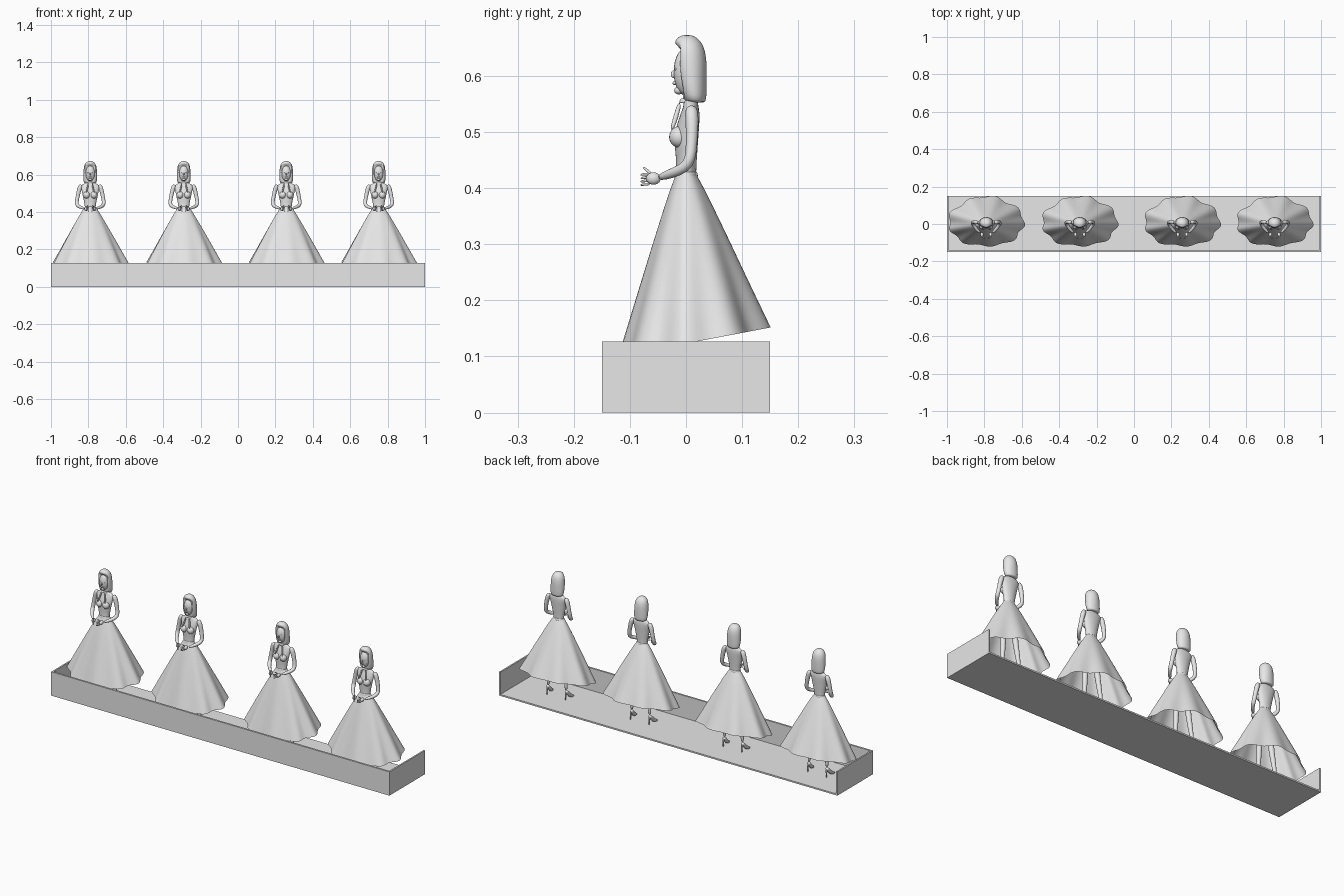
import bpy, bmesh, math
from mathutils import Vector, Matrix

cube = bpy.data.objects.get("Cube")
if cube:
    bpy.data.objects.remove(cube)

grey = bpy.data.materials.new("plain_grey")
grey.use_nodes = True
grey.diffuse_color = (0.8, 0.8, 0.8, 1)
grey.node_tree.nodes["Principled BSDF"].inputs["Base Color"].default_value = (0.8, 0.8, 0.8, 1)

parts = []  # objects that make up one figure


def finish(name, bm, smooth=True, subdiv=0, figure=True):
    bmesh.ops.recalc_face_normals(bm, faces=bm.faces)
    mesh = bpy.data.meshes.new(name)
    for f in bm.faces:
        f.smooth = smooth
    bm.to_mesh(mesh)
    bm.free()
    mesh.materials.append(grey)
    ob = bpy.data.objects.new(name, mesh)
    bpy.context.collection.objects.link(ob)
    if subdiv:
        ob.modifiers.new("round", 'SUBSURF').levels = subdiv
        ob.modifiers["round"].render_levels = subdiv
    if figure:
        parts.append(ob)
    return ob


def skin(name, rings, caps=True, subdiv=1):
    """Bridge a list of closed point rings."""
    bm = bmesh.new()
    loops = [[bm.verts.new(p) for p in ring] for ring in rings]
    n = len(loops[0])
    for a, b in zip(loops, loops[1:]):
        for i in range(n):
            bm.faces.new((a[i], a[(i + 1) % n], b[(i + 1) % n], b[i]))
    if caps:
        bm.faces.new(loops[0])
        bm.faces.new(loops[-1])
    return finish(name, bm, subdiv=subdiv)


def angles(n):
    return [2 * math.pi * i / n for i in range(n)]


def loft(name, levels, n=16, caps=True):
    """Stack horizontal ellipses given as (z, y centre, x radius, y radius)."""
    return skin(name, [[(rx * math.cos(a), yc + ry * math.sin(a), z) for a in angles(n)]
                       for z, yc, rx, ry in levels], caps)


def tube(name, path, n=8, side=1):
    """Round tube through (x, y, z, radius) points."""
    pts = [Vector((p[0] * side, p[1], p[2])) for p in path]
    rings, quat, last = [], None, None
    for i, p in enumerate(pts):
        t = (pts[min(i + 1, len(pts) - 1)] - pts[max(i - 1, 0)]).normalized()
        quat = t.to_track_quat('Z', 'Y') if last is None else last.rotation_difference(t) @ quat
        last = t
        r = path[i][3]
        rings.append([p + quat @ Vector((r * math.cos(a), r * math.sin(a), 0)) for a in angles(n)])
    return skin(name, rings)


def ball(name, centre, radii):
    bm = bmesh.new()
    m = Matrix.Translation(centre) @ Matrix.Diagonal((*radii, 1))
    bmesh.ops.create_uvsphere(bm, u_segments=20, v_segments=14, radius=1, matrix=m)
    return finish(name, bm)


def box(name, lo, hi):
    lo, hi = Vector(lo), Vector(hi)
    bm = bmesh.new()
    m = Matrix.Translation((lo + hi) / 2) @ Matrix.Diagonal((*(hi - lo), 1))
    bmesh.ops.create_cube(bm, size=1, matrix=m)
    finish(name, bm, smooth=False, figure=False)


# Tray, open at the back
box("tray_floor", (-1, -0.15, 0), (1, 0.15, 0.008))
box("tray_front", (-1, -0.15, 0), (1, -0.14, 0.127))
for side, word in ((1, "left"), (-1, "right")):
    x0, x1 = sorted((side, side * 0.992))
    box("tray_end_" + word, (x0, -0.15, 0), (x1, 0.15, 0.127))


# Flared skirt with scalloped folds and a hem that rises to the back
def skirt_point(a, t):
    c, s = math.cos(a), math.sin(a)
    wave = 1 + 0.045 * t * math.cos(9 * a + 0.6) + 0.02 * t * math.sin(5 * a)
    grow = t ** 0.93
    x = (0.03 + 0.17 * grow) * c * wave
    depth = 0.146 if s > 0 else 0.118
    hem_y = depth * s * wave
    y = 0.018 * s * (1 - grow) + hem_y * grow
    hem_z = 0.123 + 0.19 * hem_y
    return (x, y, 0.425 + (hem_z - 0.425) * t)


skin("skirt", [[skirt_point(a, k / 10) for a in angles(90)] for k in range(11)],
     caps=False, subdiv=0)
loft("waist_band", [(0.408, 0, 0.036, 0.021), (0.412, 0, 0.036, 0.021),
                    (0.428, 0, 0.031, 0.02), (0.431, 0, 0.029, 0.018)])
ball("back_bow", (0, 0.017, 0.422), (0.012, 0.004, 0.008))

# Torso and neck
loft("torso", [(0.40, 0, 0.03, 0.02), (0.43, 0, 0.029, 0.018), (0.455, 0.001, 0.033, 0.019),
               (0.485, 0, 0.041, 0.022), (0.51, 0.003, 0.045, 0.021),
               (0.535, 0.008, 0.052, 0.017), (0.548, 0.009, 0.046, 0.013),
               (0.556, 0.008, 0.02, 0.013), (0.565, 0.006, 0.013, 0.012),
               (0.60, 0.004, 0.012, 0.012)])
loft("neck_band", [(0.551, 0.005, 0.017, 0.017), (0.553, 0.005, 0.018, 0.018),
                   (0.559, 0.005, 0.015, 0.015), (0.56, 0.005, 0.014, 0.014)])

# Head
ball("face", (0, -0.001, 0.607), (0.025, 0.021, 0.042))
ball("nose", (0, -0.022, 0.603), (0.0035, 0.005, 0.007))
ball("lips", (0, -0.02, 0.587), (0.008, 0.004, 0.0035))
ball("chin", (0, -0.013, 0.574), (0.009, 0.008, 0.007))


# Chin-length hair, hollowed out around the face
def hair_ring(z, yc, rx, ry):
    ring = []
    for a in angles(32):
        x, y = rx * math.cos(a), yc + ry * math.sin(a)
        if z < 0.65 and abs(x) < 0.024 and y < 0:
            y = -0.004
        ring.append((x, y, z))
    return ring


skin("hair", [hair_ring(*level) for level in (
    (0.552, 0.018, 0.026, 0.015), (0.556, 0.015, 0.034, 0.021), (0.575, 0.012, 0.037, 0.025),
    (0.60, 0.009, 0.037, 0.028), (0.625, 0.007, 0.036, 0.03), (0.645, 0.005, 0.033, 0.029),
    (0.658, 0.003, 0.028, 0.026), (0.668, 0.002, 0.019, 0.018), (0.673, 0.002, 0.008, 0.008))])

# Mirrored parts
for side, word in ((1, "left"), (-1, "right")):
    ball("bust_" + word, (side * 0.019, -0.012, 0.491), (0.018, 0.018, 0.019))
    ball("eye_" + word, (side * 0.01, -0.0175, 0.612), (0.005, 0.003, 0.003))
    tube("strap_" + word, [(0.022, -0.026, 0.502, 0.004), (0.015, -0.017, 0.53, 0.005),
                           (0.01, -0.011, 0.553, 0.004)], side=side)
    tube("arm_" + word, [(0.046, 0.009, 0.545, 0.008), (0.054, 0.01, 0.537, 0.014),
                         (0.062, 0.011, 0.51, 0.0125), (0.068, 0.01, 0.48, 0.011),
                         (0.073, 0.008, 0.452, 0.011), (0.071, -0.001, 0.436, 0.011),
                         (0.055, -0.026, 0.426, 0.0095), (0.03, -0.05, 0.418, 0.007)], side=side)
    ball("hand_" + word, (side * 0.023, -0.058, 0.417), (0.009, 0.013, 0.011))
    for k in range(4):
        z = 0.407 + 0.006 * k
        tube(f"finger_{k + 1}_{word}", [(0.022, -0.064, z, 0.003), (0.016, -0.075, z, 0.003),
                                        (0.005, -0.081, z - 0.002, 0.002)], n=6, side=side)
    tube("thumb_" + word, [(0.021, -0.06, 0.422, 0.0035), (0.016, -0.07, 0.433, 0.003),
                           (0.01, -0.077, 0.437, 0.002)], n=6, side=side)
    tube("leg_" + word, [(0.022, 0, 0.39, 0.02), (0.028, 0, 0.32, 0.021),
                         (0.036, 0.001, 0.23, 0.014), (0.042, 0.006, 0.175, 0.014),
                         (0.05, 0.012, 0.095, 0.009), (0.054, 0.014, 0.055, 0.008)], side=side)
    tube("shoe_" + word, [(0.054, 0.019, 0.055, 0.009), (0.055, 0.008, 0.044, 0.011),
                          (0.058, -0.012, 0.022, 0.011), (0.06, -0.026, 0.016, 0.009),
                          (0.062, -0.038, 0.012, 0.004)], side=side)
    tube("heel_" + word, [(0.054, 0.018, 0.052, 0.007), (0.055, 0.021, 0.03, 0.004),
                          (0.055, 0.021, 0.002, 0.003)], n=6, side=side)

# Four figures in a row
places = (-0.79, -0.29, 0.258, 0.752)
for ob in parts:
    base = ob.name
    for i, x in enumerate(places):
        copy = ob if i == 0 else ob.copy()
        if i:
            bpy.context.collection.objects.link(copy)
        copy.name = f"{base}_figure_{i + 1}"
        copy.location.x = x
